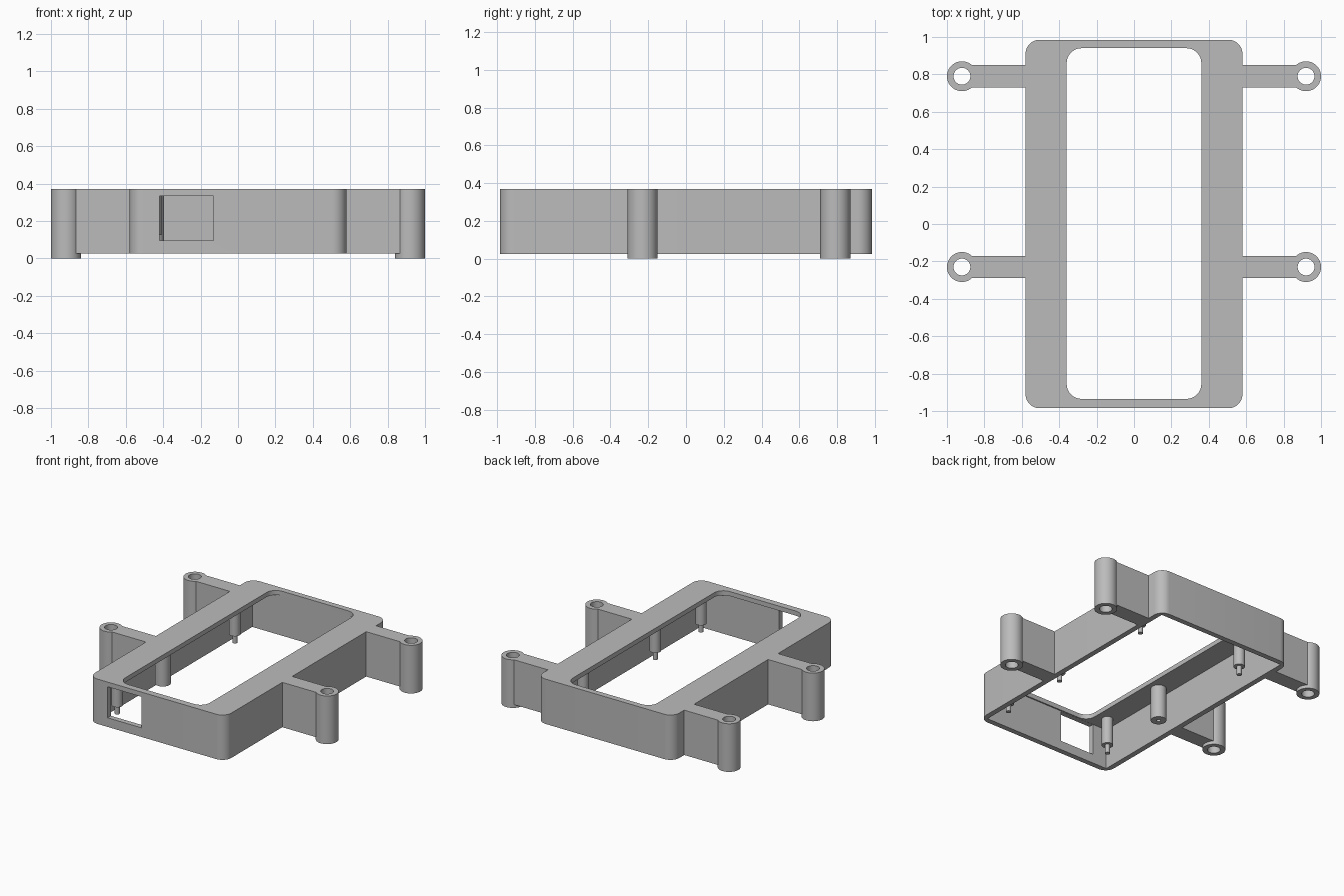
import bpy
import bmesh
from math import cos, sin, pi, radians
from mathutils import Vector

default = bpy.data.objects.get("Cube")
if default:
    bpy.data.objects.remove(default, do_unlink=True)

grey = bpy.data.materials.new("plain grey")
grey.use_nodes = True
grey.diffuse_color = (0.5, 0.5, 0.5, 1)
grey.node_tree.nodes["Principled BSDF"].inputs["Base Color"].default_value = (0.5, 0.5, 0.5, 1)

BOTTOM, TOP = 0.025, 0.37
CEILING = 0.335          # underside of the top plate


def make_object(name, bm):
    bmesh.ops.recalc_face_normals(bm, faces=bm.faces[:])
    mesh = bpy.data.meshes.new(name)
    bm.to_mesh(mesh)
    bm.free()
    mesh.materials.append(grey)
    ob = bpy.data.objects.new(name, mesh)
    bpy.context.collection.objects.link(ob)
    return ob


def smooth(ob):
    bpy.ops.object.select_all(action='DESELECT')
    ob.select_set(True)
    bpy.context.view_layer.objects.active = ob
    bpy.ops.object.shade_smooth_by_angle(angle=radians(30))


def block(name, x0, x1, y0, y1, z0, z1, radius=0, steps=10):
    """Upright prism with optionally rounded vertical corners."""
    bm = bmesh.new()
    corners = [(x1, y1, -1, -1), (x0, y1, 1, -1), (x0, y0, 1, 1), (x1, y0, -1, 1)]
    verts = []
    for i, (x, y, sx, sy) in enumerate(corners):
        for k in range(steps + 1 if radius else 1):
            a = (i + k / steps) * pi / 2
            px = x + radius * (sx + cos(a)) if radius else x
            py = y + radius * (sy + sin(a)) if radius else y
            verts.append(bm.verts.new((px, py, z0)))
    base = bm.faces.new(verts)
    top = bmesh.ops.extrude_face_region(bm, geom=[base])["geom"]
    bmesh.ops.translate(bm, vec=(0, 0, z1 - z0),
                        verts=[v for v in top if isinstance(v, bmesh.types.BMVert)])
    return make_object(name, bm)


def lathe(name, x, y, profile, closed=False, sides=40):
    """Turned part from (radius, height) points around a vertical axis."""
    bm = bmesh.new()
    vs = [bm.verts.new((r, 0, z)) for r, z in profile]
    edges = [bm.edges.new(pair) for pair in zip(vs, vs[1:])]
    if closed:
        edges.append(bm.edges.new((vs[-1], vs[0])))
    bmesh.ops.spin(bm, geom=vs + edges, cent=(0, 0, 0), axis=(0, 0, 1),
                   angle=2 * pi, steps=sides)
    bmesh.ops.remove_doubles(bm, verts=bm.verts[:], dist=0.0001)
    bmesh.ops.translate(bm, vec=Vector((x, y, 0)), verts=bm.verts[:])
    ob = make_object(name, bm)
    smooth(ob)
    return ob


def cut(ob, cutter):
    cutter.hide_render = True
    mod = ob.modifiers.new("cut", 'BOOLEAN')
    mod.operation, mod.solver, mod.object = 'DIFFERENCE', 'EXACT', cutter
    bpy.ops.object.select_all(action='DESELECT')
    ob.select_set(True)
    bpy.context.view_layer.objects.active = ob
    bpy.ops.object.modifier_apply(modifier=mod.name)
    bpy.data.objects.remove(cutter, do_unlink=True)


# Case: rounded shell, open below, with a top opening and a front window
case = block("case", -0.58, 0.58, -0.985, 0.985, BOTTOM, TOP, 0.075)
cut(case, block("cavity_cutter", -0.54, 0.54, -0.945, 0.945, -0.1, CEILING))
cut(case, block("opening_cutter", -0.36, 0.36, -0.935, 0.94, 0.3, 0.5, 0.08))
cut(case, block("window_cutter", -0.42, -0.13, -1.1, -0.9, 0.095, CEILING - 0.001))
smooth(case)

# Mounting arms with tubular screw bosses
for side, s in (("left", 1), ("right", -1)):
    for place, y in (("back", 0.79), ("front", -0.23)):
        xs = sorted((s * 0.57, s * 0.868))
        block(f"{place}_{side}_arm", xs[0], xs[1], y - 0.06, y + 0.06, BOTTOM, TOP)
        lathe(f"{place}_{side}_boss", s * 0.92, y,
              [(0.045, 0), (0.08, 0), (0.08, TOP), (0.045, TOP)], closed=True)

# Inner posts hanging from the top plate, stepped down to a locating pin
pin_post = [(0.04, 0.345), (0.04, 0.125), (0.018, 0.125), (0.018, 0.06), (0, 0.06)]
screw_post = [(0.055, 0.345), (0.055, 0.08), (0.015, 0.08), (0.015, 0.2), (0, 0.2)]
for side, s in (("left", 1), ("right", -1)):
    for place, y in (("front", -0.825), ("middle", -0.27), ("back", 0.605)):
        is_screw = side == "right" and place == "middle"
        lathe(f"{place}_{side}_post", s * 0.45, y,
              screw_post if is_screw else pin_post, sides=28)
